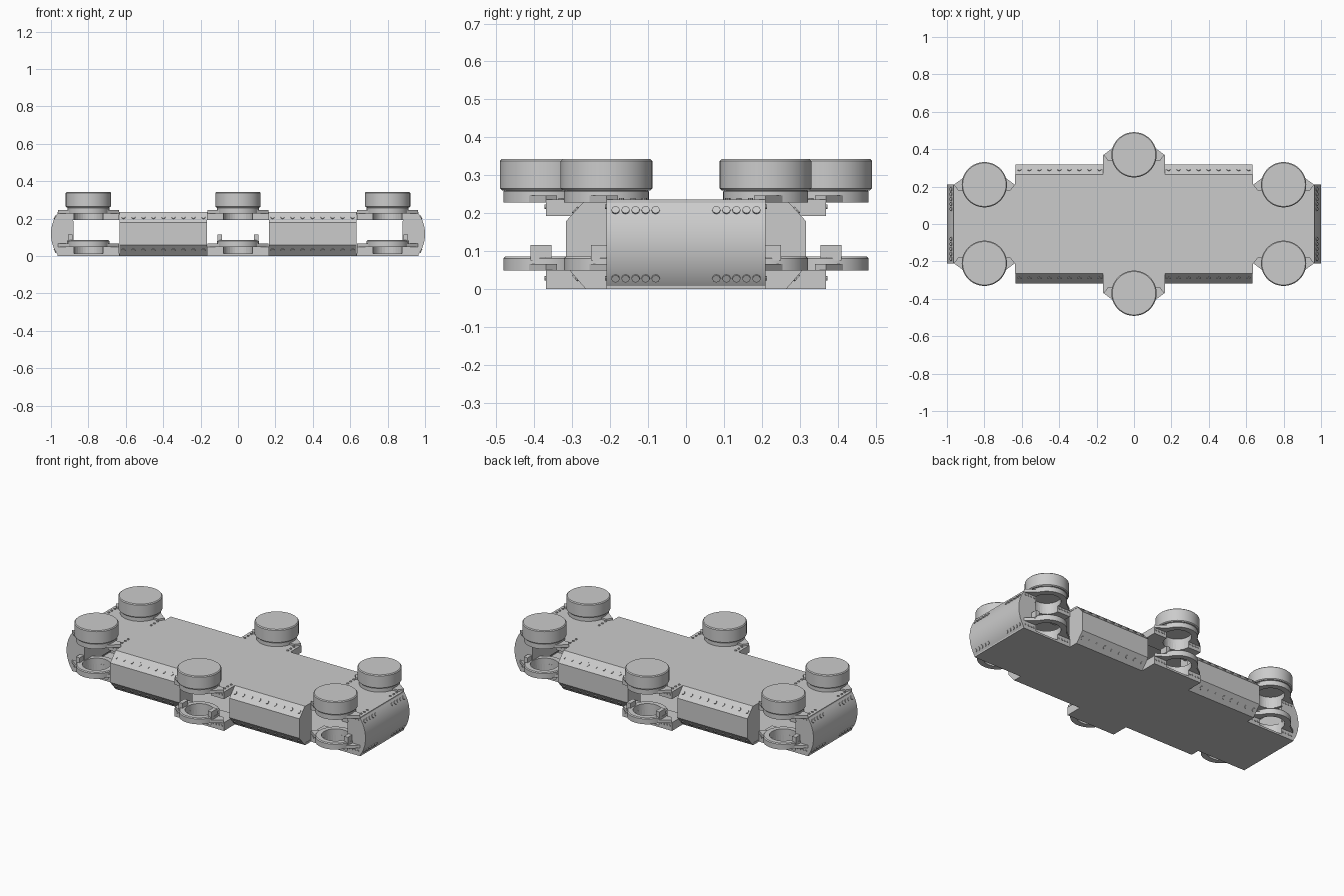
import bpy, bmesh
from math import pi, sin, cos
from mathutils import Vector

cube = bpy.data.objects.get("Cube")
if cube:
    bpy.data.objects.remove(cube, do_unlink=True)

grey = bpy.data.materials.new("plain grey")
grey.use_nodes = True
colour = (0.6, 0.6, 0.6, 1)
grey.diffuse_color = colour
grey.node_tree.nodes["Principled BSDF"].inputs["Base Color"].default_value = colour

HEIGHT = 0.235
SKIN = 0.012


def finish(bm, name, smooth=False):
    bmesh.ops.recalc_face_normals(bm, faces=bm.faces)
    mesh = bpy.data.meshes.new(name)
    bm.to_mesh(mesh)
    bm.free()
    mesh.materials.append(grey)
    obj = bpy.data.objects.new(name, mesh)
    bpy.context.collection.objects.link(obj)
    if smooth:
        bpy.ops.object.select_all(action='DESELECT')
        obj.select_set(True)
        bpy.context.view_layer.objects.active = obj
        bpy.ops.object.shade_smooth_by_angle(angle=0.6)
    return obj


def prism(bm, points, offset):
    """Extrude a closed outline of 3D points by an offset."""
    face = bm.faces.new([bm.verts.new(p) for p in points])
    new = bmesh.ops.extrude_face_region(bm, geom=[face], use_keep_orig=True)["geom"]
    bmesh.ops.translate(bm, vec=offset,
                        verts=[v for v in new if isinstance(v, bmesh.types.BMVert)])


def box(bm, x0, x1, y0, y1, z0, z1):
    prism(bm, [(x0, y0, z0), (x1, y0, z0), (x1, y1, z0), (x0, y1, z0)], (0, 0, z1 - z0))


def lathe(bm, profile, centre, steps=48, closed=False):
    """Revolve (radius, height) points about a vertical axis."""
    cx, cy = centre
    rings = []
    for r, z in profile:
        rings.append([bm.verts.new((cx + r * cos(2 * pi * i / steps),
                                    cy + r * sin(2 * pi * i / steps), z))
                      for i in range(steps)])
    pairs = list(zip(rings, rings[1:]))
    if closed:
        pairs.append((rings[-1], rings[0]))
    else:
        bm.faces.new(rings[0])
        bm.faces.new(rings[-1])
    for a, b in pairs:
        for i in range(steps):
            j = (i + 1) % steps
            bm.faces.new((a[i], a[j], b[j], b[i]))


def bolt(bm, position, normal, radius):
    """Low hexagon-like head sitting on a surface."""
    normal = Vector(normal).normalized()
    turn = normal.to_track_quat('Z', 'Y')
    ring = [Vector(position) + turn @ Vector((radius * cos(pi * k / 4), radius * sin(pi * k / 4), -0.002))
            for k in range(8)]
    prism(bm, ring, normal * 0.006)


# Floor and deck plates
for name, z in (("floor_plate", 0), ("deck_plate", HEIGHT - SKIN)):
    bm = bmesh.new()
    box(bm, -0.635, 0.635, -0.265, 0.265, z, z + SKIN)
    for s in (-1, 1):
        box(bm, s * 0.635, s * 0.965, -0.09, 0.09, z, z + SKIN)
    finish(bm, name)

# Chamfered side panels with bolt rows
for sx, xname in ((-1, "right"), (1, "left")):
    for sy, yname in ((-1, "front"), (1, "back")):
        bm = bmesh.new()
        outline = [(0.2, 0), (0.265, 0), (0.317, 0.06), (0.317, 0.178), (0.265, HEIGHT), (0.2, HEIGHT)]
        prism(bm, [(sx * 0.165, sy * y, z) for y, z in outline], (sx * 0.468, 0, 0))
        for i in range(9):
            x = sx * (0.185 + 0.0535 * i)
            bolt(bm, (x, sy * 0.291, 0.2065), (0, sy, 0.92), 0.011)
            bolt(bm, (x, sy * 0.291, 0.03), (0, sy, -0.87), 0.011)
        finish(bm, yname + "_" + xname + "_side_panel")

# Curved end bumpers
for s, name in ((-1, "right_bumper"), (1, "left_bumper")):
    bm = bmesh.new()
    mid, radius = HEIGHT / 2, 0.19
    arc = []
    for i in range(17):
        z = HEIGHT * i / 16
        x = 1 - radius + (radius ** 2 - (z - mid) ** 2) ** 0.5
        arc.append((x, z))
    outline = arc + [(0.93, HEIGHT), (0.88, 0.185), (0.88, 0.05), (0.93, 0)]
    prism(bm, [(s * x, -0.21, z) for x, z in outline], (0, 0.42, 0))
    for z in (0.028, 0.207):
        across = (radius ** 2 - (z - mid) ** 2) ** 0.5
        for y in range(5):
            for sy in (-1, 1):
                bolt(bm, (s * (1 - radius + across), sy * (0.08 + 0.0265 * y), z),
                     (s * across, 0, z - mid), 0.011)
    finish(bm, name, True)


def pod(cx, sy, cy, label):
    """Thruster pod: top and bottom brackets, rings and a drum."""
    def at(x, y, z):
        return (cx + x, sy * (cy + y), z)

    # Notched brackets joined to the plates
    notch = [(0.078 * cos(pi + pi * i / 16), 0.078 * sin(pi + pi * i / 16)) for i in range(17)]
    outline = [(-0.165, -0.125), (-0.165, 0)] + notch + [(0.165, 0), (0.165, -0.125)]
    for name, z0, z1 in (("upper", 0.192, HEIGHT), ("lower", 0, 0.05)):
        bm = bmesh.new()
        prism(bm, [at(x, y, z0) for x, y in outline], (0, 0, z1 - z0))
        for s in (-1, 1):
            for i in range(4):
                if name == "upper":
                    bolt(bm, at(s * 0.143, -0.1 + 0.03 * i, z1), (0, 0, 1), 0.007)
                bolt(bm, at(s * (0.09 + 0.02 * i), 0, (z0 + z1) / 2 + 0.003), (0, sy, 0), 0.006)
        if name == "lower":
            prism(bm, [at(x, y, 0) for x, y in
                       ((-0.165, -0.125), (-0.165, 0), (0.165, 0), (0.165, -0.125))], (0, 0, SKIN))
        finish(bm, label + "_" + name + "_bracket")

    # Open mounting rings with ears
    for name, z0, z1 in (("upper", 0.228, 0.262), ("lower", 0.048, 0.085)):
        bm = bmesh.new()
        lathe(bm, [(0.078, z0), (0.112, z0), (0.112, z1 - 0.005), (0.107, z1), (0.078, z1)],
              (cx, sy * cy), closed=True)
        for s in (-1, 1):
            ear = [(0.09, -0.03), (0.14, -0.03), (0.163, 0), (0.102, 0.045), (0.085, 0.03)]
            ear_top = z0 + 0.018
            prism(bm, [at(s * x, y, z0) for x, y in ear], (0, 0, ear_top - z0))
            # Upright clips, on the outer side only at the corners
            if name == "lower" and s * cx >= 0:
                x0, x1 = sorted((s * 0.085, s * 0.11))
                box(bm, cx + x0, cx + x1, sy * (cy - 0.015), sy * (cy + 0.04), z1 - 0.01, 0.115)
        finish(bm, label + "_" + name + "_ring", True)

    # Drum
    bm = bmesh.new()
    lathe(bm, [(0.116, 0.26), (0.121, 0.265), (0.121, 0.337), (0.116, 0.342)], (cx, sy * cy), 64)
    finish(bm, label + "_drum", True)


for sy, yname in ((-1, "front"), (1, "back")):
    pod(0, sy, 0.37, yname + "_middle")
    pod(-0.8, sy, 0.21, yname + "_right")
    pod(0.8, sy, 0.21, yname + "_left")
